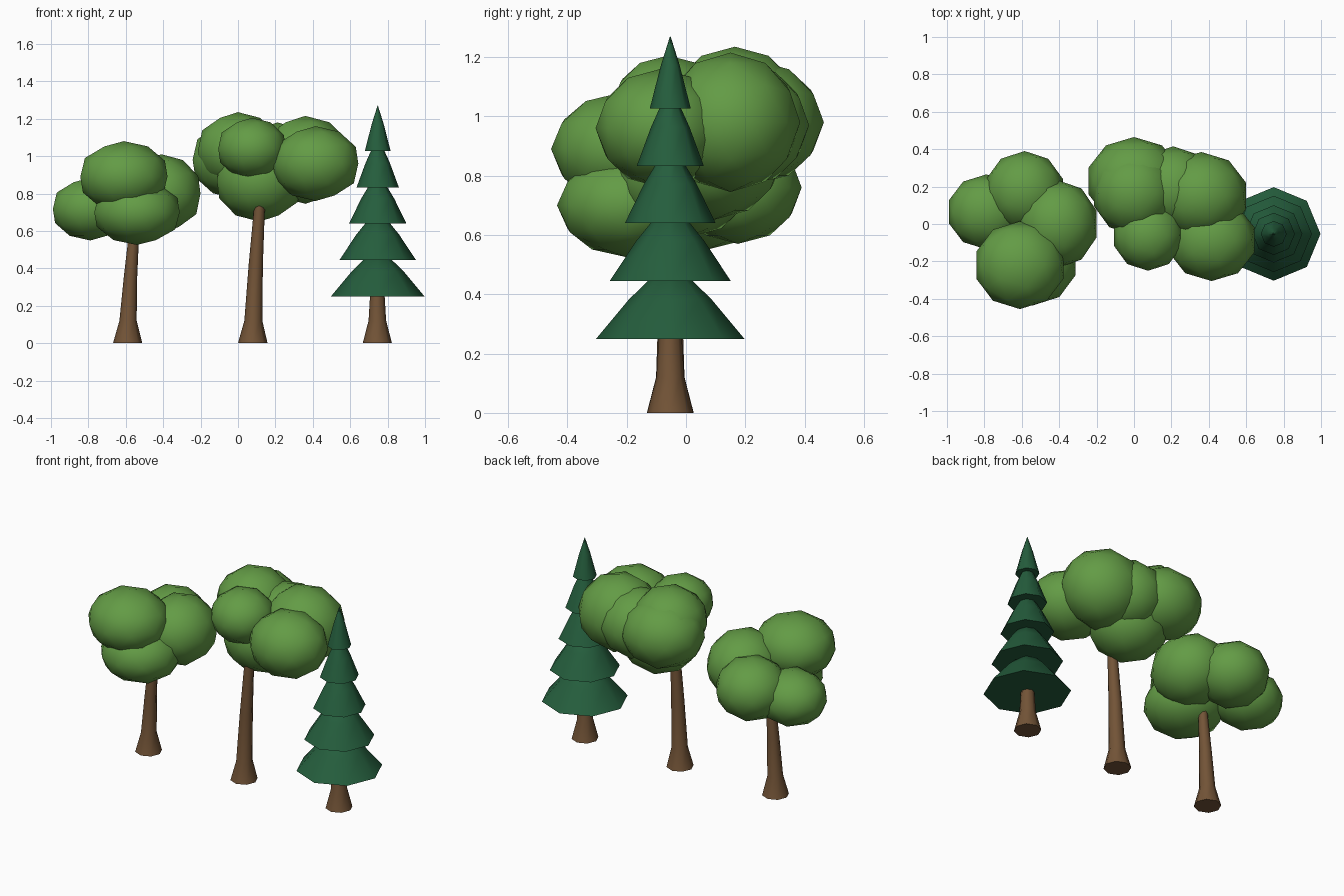
import bpy, bmesh, math

if "Cube" in bpy.data.objects:
    bpy.data.objects.remove(bpy.data.objects["Cube"])


def material(name, rgb):
    m = bpy.data.materials.new(name)
    m.diffuse_color = (*rgb, 1)
    m.use_nodes = True
    m.node_tree.nodes["Principled BSDF"].inputs["Base Color"].default_value = m.diffuse_color
    return m


LEAF = material("leaf green", (0.125, 0.33, 0.06))
PINE = material("pine green", (0.018, 0.11, 0.046))
BARK = material("bark brown", (0.17, 0.088, 0.038))
ROW_Y = -0.053  # all trunks stand on this line


def finish(bm, name, mat, angle):
    bmesh.ops.recalc_face_normals(bm, faces=bm.faces)
    mesh = bpy.data.meshes.new(name)
    bm.to_mesh(mesh)
    bm.free()
    mesh.materials.append(mat)
    ob = bpy.data.objects.new(name, mesh)
    bpy.context.collection.objects.link(ob)
    bpy.ops.object.select_all(action='DESELECT')
    ob.select_set(True)
    bpy.context.view_layer.objects.active = ob
    bpy.ops.object.shade_smooth_by_angle(angle=math.radians(angle))
    return ob


def stack(name, rings, mat, sides=8):
    """Closed tapering tube through rings of (x, z, radius)."""
    bm = bmesh.new()
    loops = []
    for x, z, r in rings:
        loops.append([bm.verts.new((x + r * math.cos(a), ROW_Y + r * math.sin(a), z))
                      for a in (i * math.tau / sides for i in range(sides))])
    for lo, hi in zip(loops, loops[1:]):
        for i in range(sides):
            j = (i + 1) % sides
            bm.faces.new((lo[i], lo[j], hi[j], hi[i]))
    bm.faces.new(loops[0][::-1])
    bm.faces.new(loops[-1])
    return finish(bm, name, mat, 60)


def leaf_clump(name, centre, radii):
    bm = bmesh.new()
    bmesh.ops.create_icosphere(bm, subdivisions=2, radius=1)
    for v in bm.verts:
        v.co = [c + r * k for c, r, k in zip(centre, radii, v.co)]
    return finish(bm, name, LEAF, 60)


# Trunks with flared feet
stack("small_tree_trunk", [(-0.59, 0, 0.078), (-0.588, 0.12, 0.046),
                           (-0.575, 0.35, 0.036), (-0.555, 0.6, 0.027)], BARK)
stack("tall_tree_trunk", [(0.079, 0, 0.079), (0.082, 0.12, 0.048),
                          (0.095, 0.42, 0.038), (0.117, 0.76, 0.028)], BARK)
stack("pine_trunk", [(0.745, 0, 0.078), (0.745, 0.12, 0.047),
                     (0.745, 0.32, 0.035)], BARK)

# Leaf clumps of the small tree
SMALL = [((-0.61, -0.22, 0.89), (0.245, 0.235, 0.19)),
         ((-0.54, -0.20, 0.70), (0.24, 0.235, 0.175)),
         ((-0.79, 0.065, 0.717), (0.21, 0.20, 0.168)),
         ((-0.41, 0.00, 0.80), (0.22, 0.235, 0.21)),
         ((-0.585, 0.175, 0.76), (0.215, 0.215, 0.19))]

# Leaf clumps of the tall tree
TALL = [((0.0, 0.165, 1.03), (0.225, 0.225, 0.205)),
        ((0.0, 0.23, 0.98), (0.255, 0.235, 0.21)),
        ((0.115, 0.09, 0.87), (0.24, 0.24, 0.22)),
        ((0.075, -0.06, 1.04), (0.19, 0.19, 0.165)),
        ((0.415, -0.085, 0.96), (0.24, 0.22, 0.20)),
        ((0.36, 0.15, 0.98), (0.25, 0.235, 0.235)),
        ((0.21, 0.19, 0.97), (0.22, 0.225, 0.21))]

for label, clumps in (("small_tree", SMALL), ("tall_tree", TALL)):
    for n, (centre, radii) in enumerate(clumps, 1):
        leaf_clump(f"{label}_leaf_clump_{n}", centre, radii)

# Pine skirts: base height, base radius, top height, top radius
TIERS = [(0.25, 0.25, 0.47, 0.05), (0.445, 0.204, 0.67, 0.042),
         (0.64, 0.153, 0.86, 0.036), (0.833, 0.113, 1.05, 0.026),
         (1.027, 0.069, 1.27, 0.001)]
for n, (z0, r0, z1, r1) in enumerate(TIERS, 1):
    mid_z = z0 + 0.6 * (z1 - z0)
    mid_r = r0 + 0.55 * (r1 - r0)
    stack(f"pine_skirt_{n}", [(0.747, z0, r0), (0.747, mid_z, mid_r),
                              (0.747, z1, r1)], PINE)
